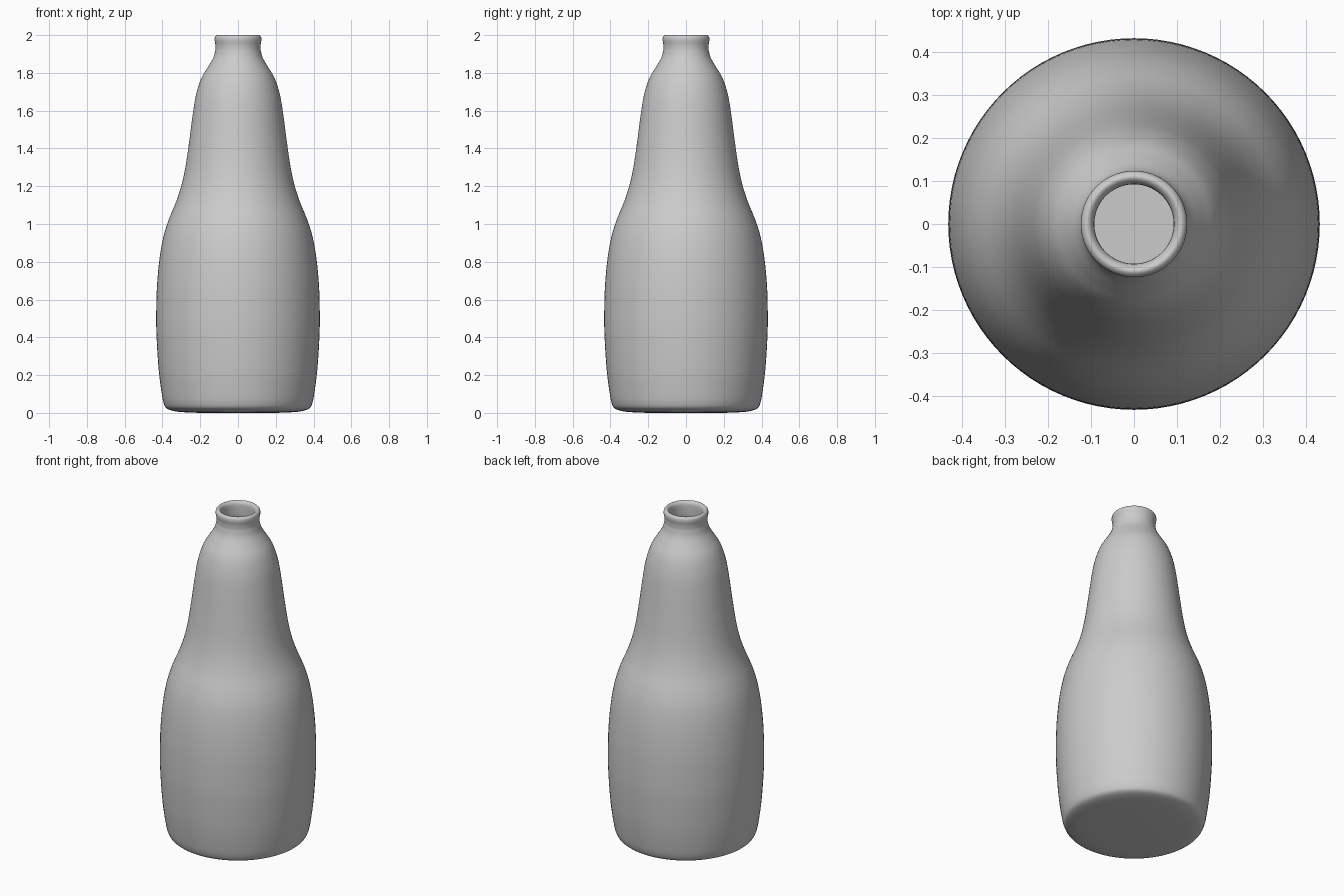
import bpy, bmesh, math
from mathutils import Vector

if "Cube" in bpy.data.objects:
    bpy.data.objects.remove(bpy.data.objects["Cube"])

SEGMENTS = 96
STEPS = 5


def smooth_path(points, steps):
    """Catmull-Rom curve through (radius, height) points."""
    pts = [Vector(p) for p in points]
    pts = [2 * pts[0] - pts[1]] + pts + [2 * pts[-1] - pts[-2]]
    out = []
    for a, b, c, d in zip(pts, pts[1:], pts[2:], pts[3:]):
        for i in range(steps):
            t = i / steps
            out.append(0.5 * (2 * b + (c - a) * t + (2 * a - 5 * b + 4 * c - d) * t * t
                              + (3 * b - a - 3 * c + d) * t ** 3))
    return out + [pts[-2]]


def lathe(name, profile):
    """Spin a profile around z; its two ends are closed with discs."""
    bm = bmesh.new()
    rings = []
    for r, z in profile:
        rings.append([bm.verts.new((r * math.cos(2 * math.pi * i / SEGMENTS),
                                    r * math.sin(2 * math.pi * i / SEGMENTS), z))
                      for i in range(SEGMENTS)])
    for low, high in zip(rings, rings[1:]):
        for i in range(SEGMENTS):
            j = (i + 1) % SEGMENTS
            bm.faces.new((low[i], low[j], high[j], high[i]))
    bm.faces.new(rings[0][::-1])
    bm.faces.new(rings[-1])
    bmesh.ops.recalc_face_normals(bm, faces=bm.faces)
    mesh = bpy.data.meshes.new(name)
    bm.to_mesh(mesh)
    bm.free()
    obj = bpy.data.objects.new(name, mesh)
    bpy.context.collection.objects.link(obj)
    bpy.context.view_layer.objects.active = obj
    obj.select_set(True)
    bpy.ops.object.shade_smooth_by_angle(angle=math.radians(40))
    return obj


# Outer wall, from the rounded base up to the neck
outer = smooth_path([
    (0.28, 0.003), (0.33, 0.008), (0.375, 0.022), (0.393, 0.05), (0.405, 0.11),
    (0.42, 0.23), (0.431, 0.40), (0.433, 0.52), (0.429, 0.67), (0.415, 0.82),
    (0.393, 0.94), (0.364, 1.03), (0.327, 1.12), (0.298, 1.21), (0.277, 1.31),
    (0.258, 1.44), (0.241, 1.57), (0.223, 1.68), (0.195, 1.77), (0.160, 1.83),
    (0.131, 1.88), (0.119, 1.925)], STEPS)

# Rounded lip at the mouth
lip = smooth_path([(0.119, 1.925), (0.120, 1.95), (0.124, 1.975), (0.121, 1.992),
                   (0.110, 2.0), (0.099, 1.993), (0.093, 1.975), (0.093, 1.93)], STEPS)

# Inner wall follows the outer one at constant thickness
inner = [(r - 0.028, z) for r, z in reversed(outer) if 0.06 < z < 1.915]

profile = [(0.20, 0.0)] + [tuple(p) for p in outer[:-1] + lip] + inner
profile += [(0.34, 0.035)]
lathe("bottle", profile)
